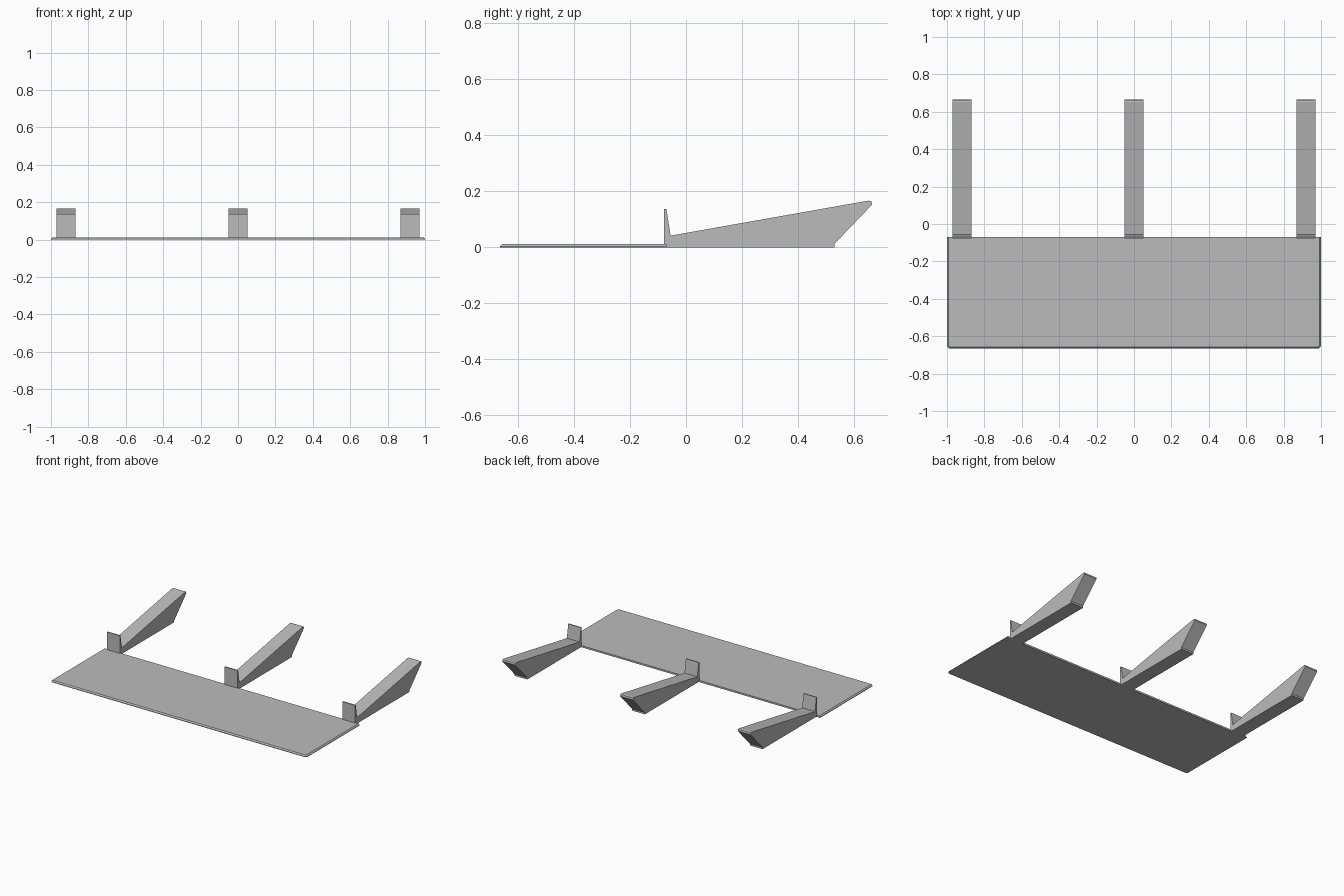
import bpy
import bmesh
from mathutils import Vector

cube = bpy.data.objects.get("Cube")
if cube:
    bpy.data.objects.remove(cube, do_unlink=True)

GREY = (0.5, 0.5, 0.5, 1.0)
grey = bpy.data.materials.new("plain grey")
grey.use_nodes = True
grey.diffuse_color = GREY
grey.node_tree.nodes["Principled BSDF"].inputs["Base Color"].default_value = GREY


def extrude(name, outline, offset):
    """Closed solid from a flat outline pushed along offset."""
    bm = bmesh.new()
    face = bm.faces.new([bm.verts.new(p) for p in outline])
    result = bmesh.ops.extrude_face_region(bm, geom=[face])
    verts = [v for v in result["geom"] if isinstance(v, bmesh.types.BMVert)]
    bmesh.ops.translate(bm, verts=verts, vec=Vector(offset))
    return finish(name, bm)


def finish(name, bm):
    bmesh.ops.recalc_face_normals(bm, faces=bm.faces)
    mesh = bpy.data.meshes.new(name)
    bm.to_mesh(mesh)
    bm.free()
    mesh.materials.append(grey)
    obj = bpy.data.objects.new(name, mesh)
    bpy.context.collection.objects.link(obj)
    return obj


# Shelf plate: clipped front corners, top bevelled on the front and sides
FRONT, BACK, THICK, CLIP, BEVEL = -0.665, -0.07, 0.012, 0.012, 0.008
outline = [(-1, BACK, 0), (-1, FRONT + CLIP, 0), (-1 + CLIP, FRONT, 0),
           (1 - CLIP, FRONT, 0), (1, FRONT + CLIP, 0), (1, BACK, 0)]
plate = extrude("shelf_plate", outline, (0, 0, THICK))
bm = bmesh.new()
bm.from_mesh(plate.data)
rim = [e for e in bm.edges
       if all(v.co.z > THICK / 2 for v in e.verts)
       and any(v.co.y < BACK - 0.01 for v in e.verts)]
bmesh.ops.bevel(bm, geom=rim, offset=BEVEL, segments=1, affect='EDGES')
bm.to_mesh(plate.data)
bm.free()

# Support brackets: upright tab, sloping arm and slanted end
PROFILE = [(-0.07, 0), (-0.078, 0.008), (-0.078, 0.137), (-0.07, 0.137),
           (-0.055, 0.042), (0.652, 0.167), (0.662, 0.165), (0.665, 0.153),
           (0.53, 0.012), (0.53, 0)]
WIDTH = 0.1
for side, x in (("right", -0.92), ("middle", 0), ("left", 0.92)):
    extrude(side + "_bracket", [(x - WIDTH / 2, y, z) for y, z in PROFILE],
            (WIDTH, 0, 0))
